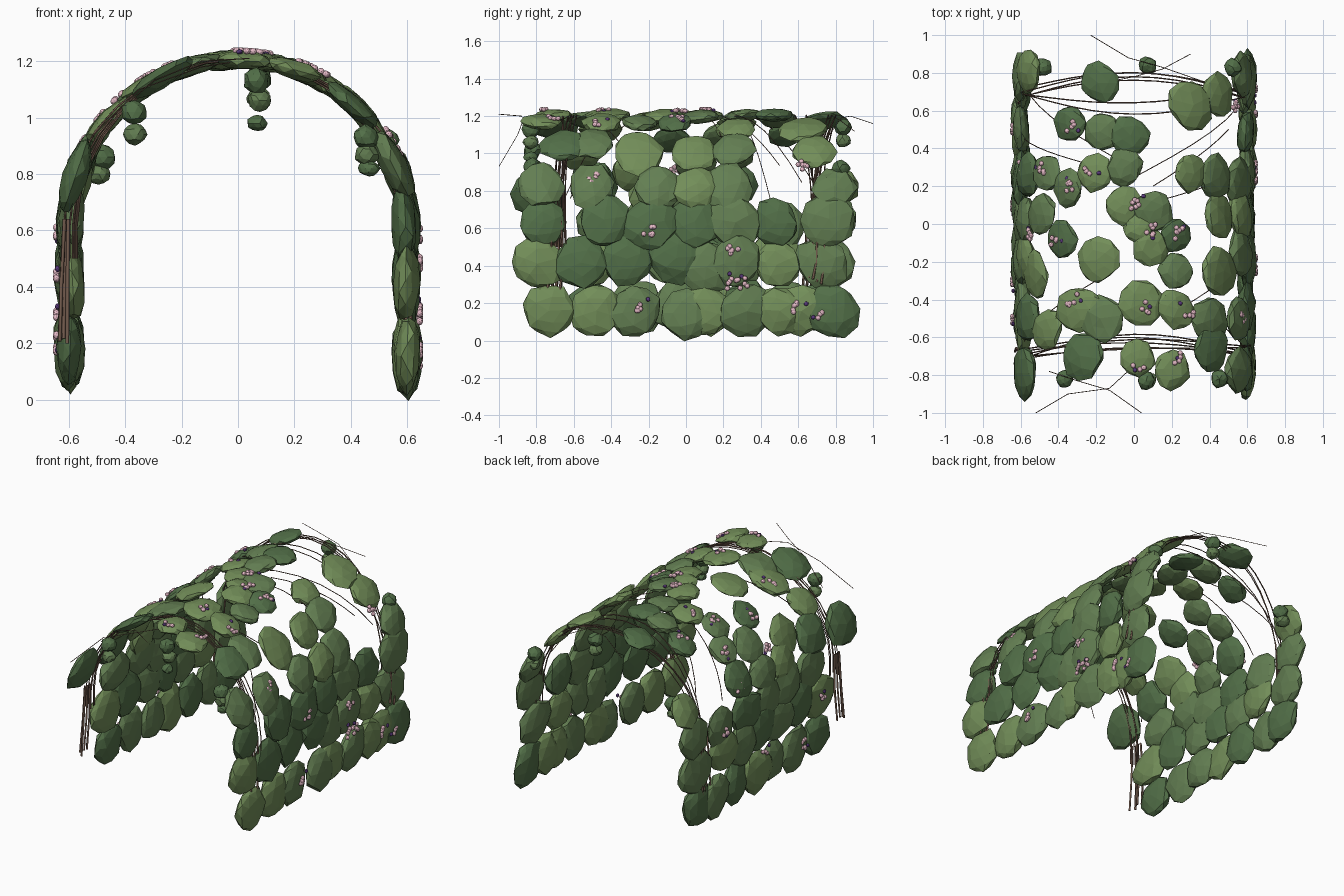
import bpy, bmesh, math, random
from mathutils import Vector, Matrix

if "Cube" in bpy.data.objects:
    bpy.data.objects.remove(bpy.data.objects["Cube"])

random.seed(7)
R, SPRING = 0.6, 0.605          # arch radius and height where the walls start
QUARTER = R * math.pi / 2


def mat(name, col):
    m = bpy.data.materials.new(name)
    m.diffuse_color = (*col, 1)
    m.use_nodes = True
    m.node_tree.nodes["Principled BSDF"].inputs["Base Color"].default_value = m.diffuse_color
    return m


GREENS = [mat("leaf_dark", (0.085, 0.16, 0.065)), mat("leaf_mid", (0.125, 0.21, 0.085)),
          mat("leaf_light", (0.17, 0.27, 0.10))]
BARK = mat("bark", (0.17, 0.105, 0.075))
PINK = mat("blossom_pink", (0.8, 0.5, 0.58))
PURPLE = mat("berry_purple", (0.10, 0.04, 0.2))


def arch(s, y, lift=0.0):
    """Point and outward normal at arc length s from the crown."""
    t = max(-QUARTER, min(QUARTER, s)) / R
    n = Vector((math.sin(t), 0, math.cos(t)))
    p = n * (R + lift) + Vector((0, y, SPRING - max(0, abs(s) - QUARTER)))
    return p, n


def s_of_x(x):
    return R * math.asin(max(-1, min(1, x / R)))


def s_of_z(z, side):
    if z < SPRING:
        return side * (QUARTER + SPRING - z)
    return side * R * math.acos(min(1, (z - SPRING) / R))


def blob(bm, p, n, rad, thick, mi, subdiv=2, jitter=0.1):
    """Faceted, flattened leaf clump lying across normal n."""
    rot = n.to_track_quat('Z', 'Y').to_matrix().to_4x4() @ Matrix.Rotation(random.uniform(0, 6.28), 4, 'Z')
    a = random.uniform(0.95, 1.08)
    m = Matrix.Translation(p) @ rot @ Matrix.Diagonal((rad * a, rad / a, thick, 1))
    vs = bmesh.ops.create_icosphere(bm, subdivisions=subdiv, radius=1)['verts']
    for v in vs:
        v.co *= 1 + random.uniform(-jitter, jitter)
        v.co = m @ v.co
    for f in {f for v in vs for f in v.link_faces}:
        f.material_index = mi


def finish(bm, name, mats):
    me = bpy.data.meshes.new(name)
    bm.to_mesh(me)
    bm.free()
    for m in mats:
        me.materials.append(m)
    ob = bpy.data.objects.new(name, me)
    bpy.context.collection.objects.link(ob)


def tubes(name, paths, rad):
    cu = bpy.data.curves.new(name, 'CURVE')
    cu.dimensions = '3D'
    cu.bevel_depth, cu.bevel_resolution, cu.use_fill_caps = rad, 0, True
    cu.materials.append(BARK)
    for pts in paths:
        sp = cu.splines.new('POLY')
        sp.points.add(len(pts) - 1)
        for q, p in zip(sp.points, pts):
            q.co = (*p, 1)
    bpy.context.collection.objects.link(bpy.data.objects.new(name, cu))


# Roof clumps: x, y, radius
ROOF = [(-.18, .75, .11), (-.34, .53, .1), (-.17, .49, .105), (-.02, .47, .105), (.3, .63, .13), (.44, .68, .12),
        (-.46, .27, .1), (-.35, .19, .1), (-.21, .27, .1), (-.05, .3, .1), (.3, .27, .1), (.43, .25, .12),
        (-.06, .1, .1), (.1, .07, .11), (.09, -.13, .1), (.02, -.02, .08), (.22, -.06, .09), (-.38, -.08, .1),
        (-.49, .05, .12), (-.19, -.19, .12), (.22, -.25, .1), (.45, -.25, .14), (-.52, -.27, .13),
        (-.29, -.45, .13), (-.17, -.5, .125), (.04, -.42, .125), (.22, -.45, .105), (.4, -.5, .12),
        (-.46, -.56, .11), (-.27, -.7, .125), (.02, -.71, .095), (.2, -.77, .105), (.41, -.66, .12), (.45, .04, .12)]
bm = bmesh.new()
for i, (x, y, r) in enumerate(ROOF):
    p, n = arch(s_of_x(x), y)
    n = (n + Vector([random.uniform(-.1, .1) for _ in range(3)])).normalized()
    blob(bm, p, n, r, .034, random.choice((0, 1, 1, 2, 2)))
finish(bm, "roof_foliage", GREENS)

# Wall clumps: rows of y positions at each height; the left front corner is bare stems low down
RIGHT = {.16: (-.75, -.5, -.25, .12, .33, .5, .63, .77), .14: (-.02,),
         .42: (-.79, -.56, -.3, -.05, .1, .28, .47, .73),
         .64: (-.76, -.44, -.18, .05, .25, .48, .77),
         .81: (-.78, -.5, -.15, .04, .24, .79)}
LEFT = {.18: (-.5, -.27, -.04, .14, .35, .55, .7),
        .43: (-.55, -.33, -.08, .1, .28, .48, .74),
        .62: (-.46, -.2, .03, .25, .48, .77),
        .8: (-.78, -.5, -.17, .04, .24, .79)}
for side, name, rows in ((1, "right_wall_foliage", RIGHT), (-1, "left_wall_foliage", LEFT)):
    bm = bmesh.new()
    for z, ys in rows.items():
        for y in ys:
            p, n = arch(s_of_z(z + random.uniform(-.03, .03) * (z > .2), side),
                        y + random.uniform(-.02, .02), random.uniform(-.012, .008))
            n = (n + Vector([random.uniform(-.07, .07) for _ in range(3)])).normalized()
            r = random.uniform(.125, .15) if z < .7 else random.uniform(.115, .145)
            blob(bm, p, n, r, .045, random.choice((0, 1, 1, 2)))
    finish(bm, name, GREENS)

# Hanging leaf tassels at both openings
bm = bmesh.new()
for x, y, zs in ((.07, -.83, (1.13, 1.06, .98)), (-.37, -.82, (1.02, .94)), (.46, -.82, (.93, .87, .82)),
                 (.07, .84, (1.14, 1.07)), (-.49, .83, (.86, .8)), (.53, .83, (.92, .85))):
    for k, z in enumerate(zs):
        blob(bm, Vector((x + random.uniform(-.01, .01), y, z)), Vector((0, 0, 1)),
             .047 - .005 * k, .045 - .008 * k, k % 2)
finish(bm, "hanging_leaves", GREENS)

# Woody vines crossing the arch, gathered at the corners
vines = []
for y0 in (-.68, .7):
    for k in range(6):
        yl, yr = y0 + random.uniform(-.04, .04), y0 + random.uniform(-.04, .04)
        mid, lift = random.uniform(-.14, .14), random.uniform(-.03, .03)
        sl, sr = s_of_z(.5, -1), s_of_z(.5, 1)
        pts = []
        for j in range(19):
            t = j / 18
            bow = max(0, math.sin(math.pi * t)) ** 3
            pts.append(arch(sl + (sr - sl) * t, yl + (yr - yl) * t + mid * bow, lift * (1 - bow))[0])
        vines.append(pts)
tubes("climbing_vines", vines, .0035)

# Thick stem bundles rising from each corner: side, y, foot height
stems = []
for side, y0, z0 in ((-1, -.7, .17), (-1, .68, .17), (1, -.7, .24), (1, .72, .3)):
    for k in range(5):
        y, lift = y0 + (k - 2) * .022, random.uniform(-.01, .04)
        stems.append([arch(s_of_z(z0 + random.uniform(0, .05), side), y - .02, lift)[0],
                      arch(s_of_z(.42, side), y, lift * .8)[0],
                      arch(s_of_z(.64, side), y0 + (k - 2) * .016, lift * .5)[0]])
tubes("corner_stems", stems, .007)

# Side shoots running diagonally toward the middle
shoots = []
for x0, y0, x1, y1 in ((-.55, .68, -.1, .35), (.55, .62, -.05, .22), (-.58, -.62, -.2, -.3), (.58, -.65, .1, -.35),
                       (-.58, .45, -.25, .32), (.58, .3, .12, .12), (.56, -.2, .15, -.5), (.5, .5, .1, .2)):
    a, b = s_of_x(x0), s_of_x(x1)
    shoots.append([arch(a + (b - a) * j / 6, y0 + (y1 - y0) * j / 6)[0] for j in range(7)])
tubes("side_shoots", shoots, .0025)

# Loose twigs reaching out of the openings
tubes("loose_twigs", [
    [(-.52, -1, .93), (-.35, -.9, 1.1), (-.13, -.87, 1.18), (0, -.75, 1.2)],
    [(.04, -1, 1.21), (-.13, -.88, 1.2), (-.3, -.83, 1.13), (-.45, -.78, 1.0)],
    [(-.23, 1, 1.16), (-.03, .88, 1.2), (.15, .83, 1.19), (.35, .76, 1.09)],
    [(.3, .9, 1.12), (.15, .82, 1.18), (0, .78, 1.2), (-.2, .74, 1.17)]], .002)

# Blossom clusters and single berries on the outer face: s, y
spots = [(s_of_x(x), y) for x, y in ((-.32, .52), (-.22, .28), (-.33, .2), (-.46, .3), (-.4, -.09), (.09, -.03),
         (.22, -.05), (-.31, -.4), (.06, -.44), (.28, -.46), (.02, -.77), (.21, -.71), (0, .1), (-.52, -.06))]
spots += [(s_of_z(z, sd), y) for z, sd, y in ((.85, 1, -.5), (.59, 1, -.2), (.48, 1, .25), (.3, 1, .24), (.31, 1, .3),
          (.17, 1, -.26), (.18, 1, .6), (.14, 1, .72), (.92, 1, .62), (.45, -1, -.5), (.8, -1, .3), (.3, -1, .1),
          (.6, -1, .5), (.2, -1, -.3))]
bm, berries = bmesh.new(), bmesh.new()
for s, y in spots:
    lift = .032 if abs(s) < QUARTER * .8 else .044
    for _ in range(random.randint(3, 6)):
        p, n = arch(s + random.uniform(-.03, .03), y + random.uniform(-.03, .03), lift)
        blob(bm, p, n, .014, .012, 0, 2, .03)
    p, n = arch(s + random.uniform(-.06, .06), y + random.uniform(-.06, .06), lift - .004)
    blob(berries, p, n, .012, .009, 0, 2, .03)
finish(bm, "blossoms", [PINK])
finish(berries, "berries", [PURPLE])
